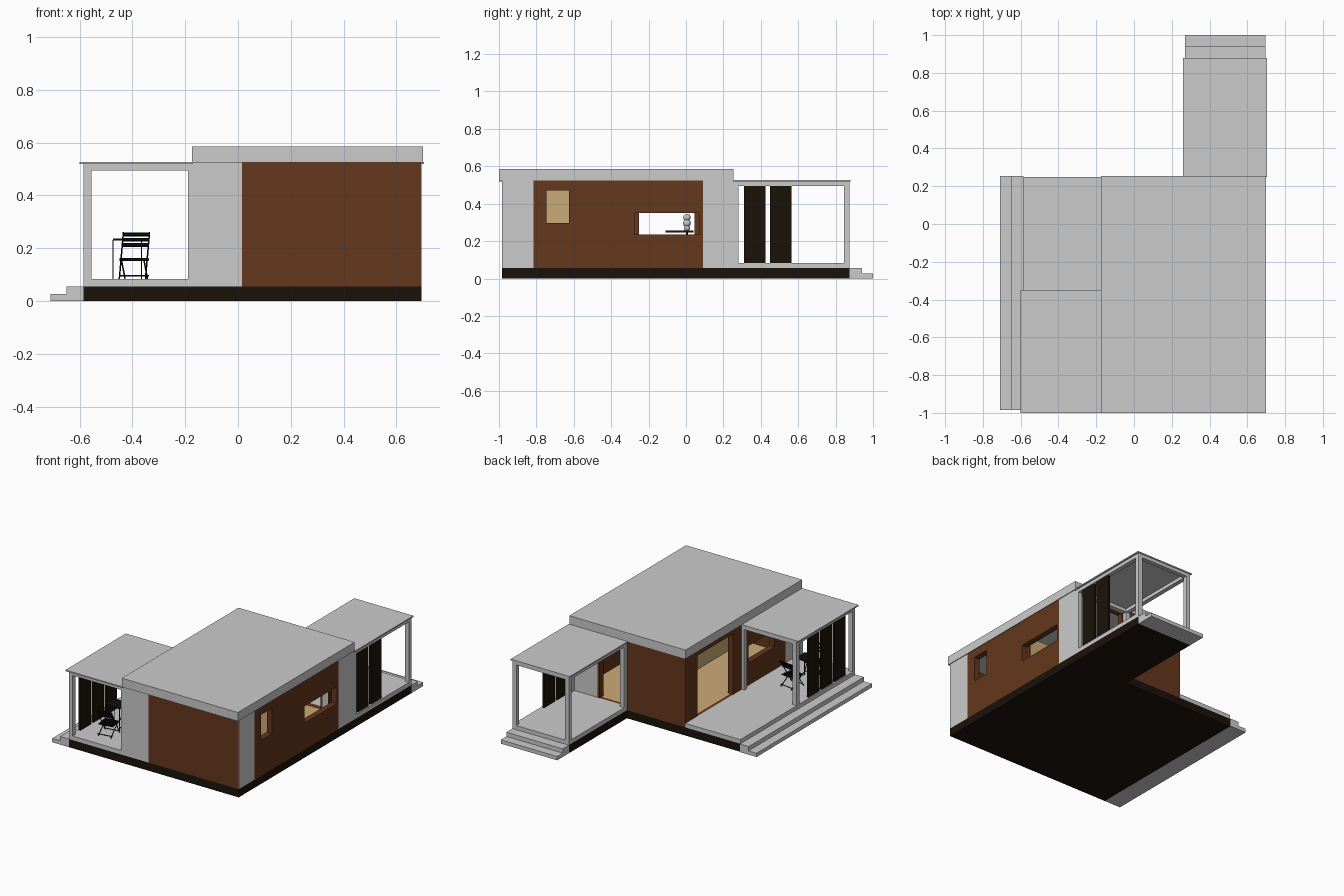
import bpy, bmesh, math
from mathutils import Vector, Matrix

if "Cube" in bpy.data.objects:
    bpy.data.objects.remove(bpy.data.objects["Cube"])


def material(name, rgb):
    m = bpy.data.materials.new(name)
    m.diffuse_color = (*rgb, 1)
    m.use_nodes = True
    m.node_tree.nodes["Principled BSDF"].inputs["Base Color"].default_value = m.diffuse_color
    return m


BROWN = material("brown_cladding", (0.13, 0.038, 0.012))
DARK = material("dark_timber", (0.01, 0.006, 0.003))
TAN = material("tan_interior", (0.6, 0.41, 0.19))
BLACK = material("black_metal", (0.004, 0.004, 0.004))


def finish(name, bm, mat=None):
    bmesh.ops.recalc_face_normals(bm, faces=bm.faces)
    me = bpy.data.meshes.new(name)
    bm.to_mesh(me)
    bm.free()
    ob = bpy.data.objects.new(name, me)
    bpy.context.collection.objects.link(ob)
    if mat:
        me.materials.append(mat)
    return ob


def box(name, x, y, z, mat=None):
    bm = bmesh.new()
    bmesh.ops.create_cube(bm, size=1)
    for v in bm.verts:
        v.co = [r[0] if c < 0 else r[1] for c, r in zip(v.co, (x, y, z))]
    return finish(name, bm, mat)


def prism(name, outline, z, mat=None):
    bm = bmesh.new()
    f = bm.faces.new([bm.verts.new((px, py, z[0])) for px, py in outline])
    top = bmesh.ops.extrude_face_region(bm, geom=[f])["geom"]
    for v in top:
        if isinstance(v, bmesh.types.BMVert):
            v.co.z = z[1]
    return finish(name, bm, mat)


def cut(ob, x, y, z):
    """Cut a box-shaped opening through a wall."""
    cutter = box("cutter", x, y, z)
    cutter.hide_render = True
    m = ob.modifiers.new("opening", 'BOOLEAN')
    m.operation, m.solver, m.object = 'DIFFERENCE', 'EXACT', cutter
    bpy.context.view_layer.objects.active = ob
    bpy.ops.object.modifier_apply(modifier=m.name)
    bpy.data.objects.remove(cutter)


def bars(name, segments, mat):
    """Round bars, each given as (start, end, radius)."""
    bm = bmesh.new()
    for a, b, r in segments:
        a, b = Vector(a), Vector(b)
        d = b - a
        mx = Matrix.Translation((a + b) / 2) @ d.to_track_quat('Z', 'Y').to_matrix().to_4x4()
        bmesh.ops.create_cone(bm, cap_ends=True, segments=6, radius1=r, radius2=r,
                              depth=d.length, matrix=mx)
    return finish(name, bm, mat)


# Plinth and floors
prism("plinth", [(-.585, -.985), (.695, -.985), (.695, .875), (.27, .875),
                 (.27, .25), (-.585, .25)], (0, .055), DARK)
box("side_deck", (-.585, -.17), (-.985, .25), (.055, .083))
box("back_deck", (.27, .695), (.25, .875), (.055, .083))
box("house_floor", (-.15, .68), (-.96, .23), (.055, .083), TAN)

# Steps, each flight as an upper and a lower tread
for i, (d, h) in enumerate([(.065, .055), (.125, .026)]):
    inner = i * .065
    box(f"side_step_{i}", (-.585 - d, -.585 - inner), (-.985, .255), (0, h))
    box(f"back_step_{i}", (.27, .695), (.875 + inner, .875 + d), (0, h))

# Outer walls
WZ = (.055, .525)
box("front_wall", (.015, .694), (-.985, -.945), WZ, BROWN)
box("front_grey_wall", (-.17, .015), (-.985, -.945), WZ)
box("right_front_grey_wall", (.655, .695), (-.984, -.815), WZ)
box("right_back_grey_wall", (.655, .695), (.09, .25), WZ)
box("back_grey_wall", (.49, .655), (.21, .25), WZ)

right = box("right_wall", (.655, .695), (-.815, .09), WZ, BROWN)
cut(right, (.6, .8), (-.745, -.625), (.298, .47))
cut(right, (.6, .8), (-.275, .07), (.235, .35))

left = box("left_wall", (-.17, -.13), (-.83, .25), WZ, BROWN)
cut(left, (-.3, 0), (-.265, .12), (.083, .495))
cut(left, (-.3, 0), (-.71, -.43), (.235, .35))
box("left_grey_wall", (-.17, -.13), (-.945, -.83), WZ)

back = box("back_wall", (-.13, .49), (.21, .25), WZ, BROWN)
cut(back, (.31, .475), (.1, .4), (.083, .495))

# Brown side trims behind the wide window
for i, y in enumerate([(-.28, -.25), (.045, .075)]):
    box(f"window_trim_{i}", (.645, .656), y, (.225, .36), BROWN)

# Interior partitions
box("room_partition", (.22, .655), (-.42, -.40), (.083, .525), TAN)
box("side_partition", (.22, .24), (-.945, -.42), (.083, .525), TAN)

# Roofs
box("main_roof", (-.175, .70), (-1, .255), (.525, .585))
box("side_porch_roof", (-.60, -.17), (-1, -.35), (.519, .527))
box("back_porch_roof", (.26, .705), (.25, .88), (.519, .527))


# Porch frames: four posts joined by beams under the roof
def porch(name, x, y, t=.03):
    for i, px in enumerate((x[0], x[1] - t)):
        box(f"{name}_long_beam_{i}", (px, px + t), y, (.495, .52))
        for j, py in enumerate((y[0], y[1] - t)):
            box(f"{name}_post_{i}{j}", (px, px + t), (py, py + t), (.08, .497))
    for j, py in enumerate((y[0], y[1] - t)):
        box(f"{name}_cross_beam_{j}", (x[0] + t, x[1] - t), (py, py + t), (.495, .52))


porch("side_porch", (-.585, -.16), (-.985, -.355))
porch("back_porch", (.27, .695), (.25, .875))

# Dark sliding screens
for i in range(3):
    y = -.61 - i * .14
    box(f"side_screen_{i}", (-.577, -.563), (y, y + .115), (.083, .497), DARK)
for i in range(2):
    y = .31 + i * .14
    box(f"back_screen_{i}", (.673, .687), (y, y + .115), (.083, .497), DARK)


# Folding chairs: crossed legs, slatted seat and back
def chair(name, cx, cy, facing):
    turn = math.radians(-8)

    def p(u, v, z):
        return (cx + u * math.cos(turn) + v * math.sin(turn),
                cy + facing * (v * math.cos(turn) - u * math.sin(turn)), z)
    w, segs = .05, []
    for u in (-w, w):
        segs.append((p(u, -.06, .26), p(u, .05, .084), .003))
        segs.append((p(u * .86, .045, .157), p(u * .86, -.055, .084), .003))
    for k in range(5):
        v = -.035 + k * .02
        segs.append((p(-w, v, .157), p(w, v, .157), .006))
    for k in range(3):
        z = .212 + k * .02
        v = .05 - .11 * (z - .084) / .176
        segs.append((p(-w, v, z), p(w, v, z), .007))
    for v in (-.05, .044):
        segs.append((p(-w, v, .095), p(w, v, .095), .0025))
    bars(name, segs, BLACK)


chair("near_chair", -.393, -.83, 1)
chair("far_chair", -.393, -.58, -1)

# Bistro table between the chairs
TX, TY = (-.473, -.365), (-.755, -.655)
box("bistro_table_top", TX, TY, (.229, .236), BLACK)
legs = [((x, y, .083), (x, y, .23), .0025) for x in TX for y in TY]
legs += [((x, TY[0], .10), (x, TY[1], .10), .0025) for x in TX]
bars("bistro_table_legs", legs, BLACK)

# Indoor table and stacked ornament seen through the wide window
box("indoor_table_top", (.3, .42), (-.11, .04), (.247, .256), DARK)
bars("indoor_table_leg", [((.36, .005, .083), (.36, .005, .248), .006)], DARK)
bm = bmesh.new()
for z, r in ((.27, .017), (.296, .021), (.326, .02)):
    bmesh.ops.create_uvsphere(bm, u_segments=12, v_segments=8, radius=r,
                              matrix=Matrix.Translation((.36, .005, z)))
ornament = finish("ornament", bm)
for f in ornament.data.polygons:
    f.use_smooth = True
